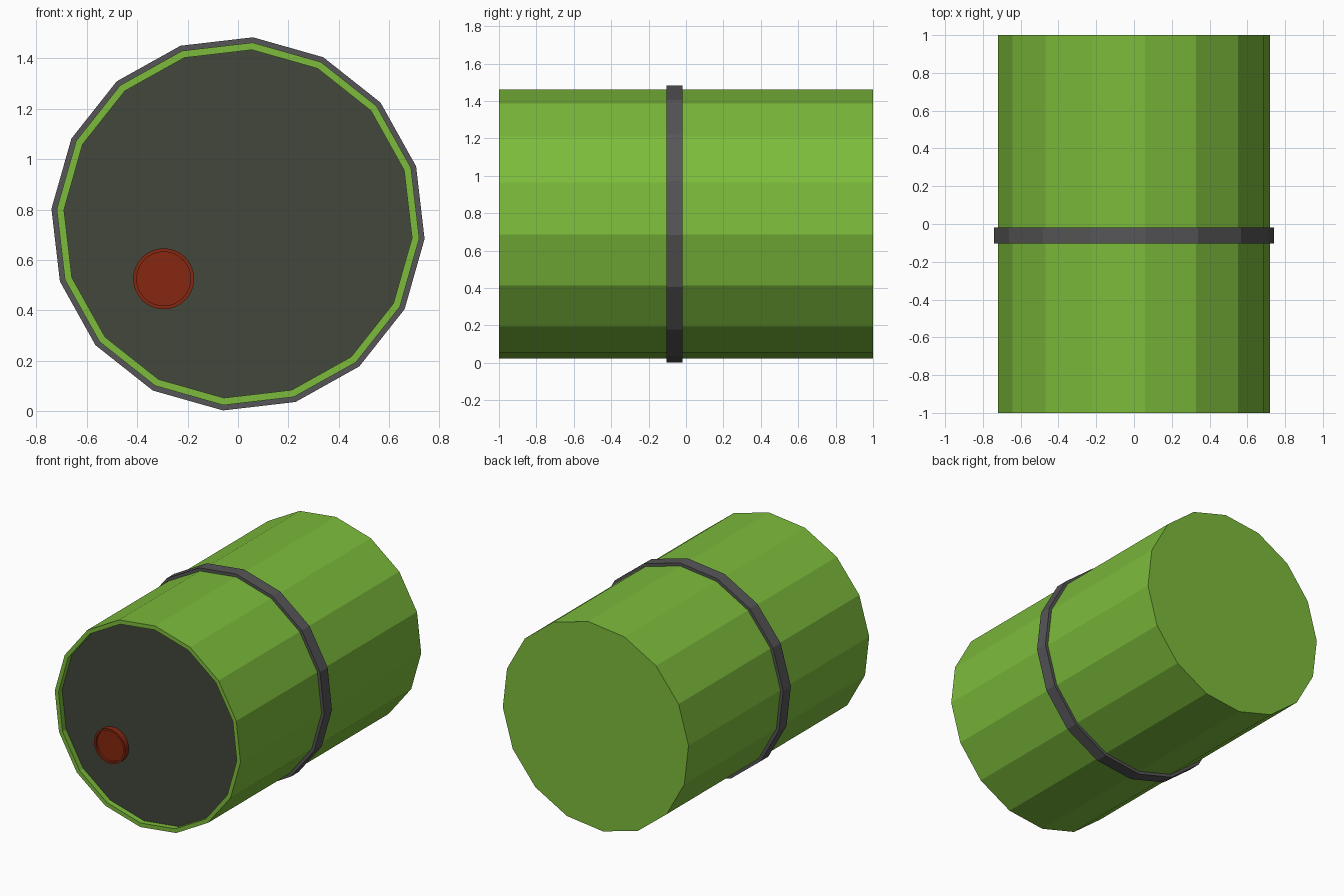
import bpy, bmesh, math

if "Cube" in bpy.data.objects:
    bpy.data.objects.remove(bpy.data.objects["Cube"])


def material(name, srgb):
    lin = [((c / 255 + 0.055) / 1.055) ** 2.4 for c in srgb]
    m = bpy.data.materials.new(name)
    m.diffuse_color = (*lin, 1)
    m.use_nodes = True
    m.node_tree.nodes["Principled BSDF"].inputs["Base Color"].default_value = m.diffuse_color
    return m


GREEN = material("green paint", (124, 187, 59))
GREY = material("grey band", (86, 85, 87))
DARK = material("dark lid", (66, 71, 59))
RED = material("red cap", (134, 39, 16))


def lathe(name, profile, sides, mats, centre=(0, 0.743), turn=0.0, closed=False, last_mat=0):
    """Turn (radius, y) points around a line along y; open ends are capped."""
    bm = bmesh.new()
    rings = []
    for r, y in profile:
        rings.append([bm.verts.new((centre[0] + r * math.cos(turn + 2 * math.pi * k / sides), y,
                                    centre[1] + r * math.sin(turn + 2 * math.pi * k / sides)))
                      for k in range(sides)])
    pairs = list(zip(rings, rings[1:]))
    if closed:
        pairs.append((rings[-1], rings[0]))
    for a, b in pairs:
        for k in range(sides):
            j = (k + 1) % sides
            bm.faces.new((a[k], a[j], b[j], b[k]))
    if not closed:
        bm.faces.new(rings[0])
        bm.faces.new(rings[-1]).material_index = last_mat
    bmesh.ops.recalc_face_normals(bm, faces=bm.faces)
    me = bpy.data.meshes.new(name)
    bm.to_mesh(me)
    bm.free()
    for m in mats:
        me.materials.append(m)
    ob = bpy.data.objects.new(name, me)
    bpy.context.collection.objects.link(ob)
    return ob


TURN = math.radians(-4.6)

# Barrel: closed back, thin front rim, recessed dark lid
lathe("barrel", [(0.722, 1), (0.722, -1), (0.693, -1), (0.693, -0.96)], 16,
      [GREEN, DARK], turn=TURN, last_mat=1)

# Band around the middle
lathe("band", [(0.715, -0.103), (0.743, -0.103), (0.743, -0.018), (0.715, -0.018)], 16,
      [GREY], turn=TURN, closed=True)

# Filler cap on the lid, with a shallow dish
lathe("filler_cap", [(0.121, -0.955), (0.121, -1), (0.107, -1), (0.107, -0.985)], 32,
      [RED], centre=(-0.295, 0.525))
